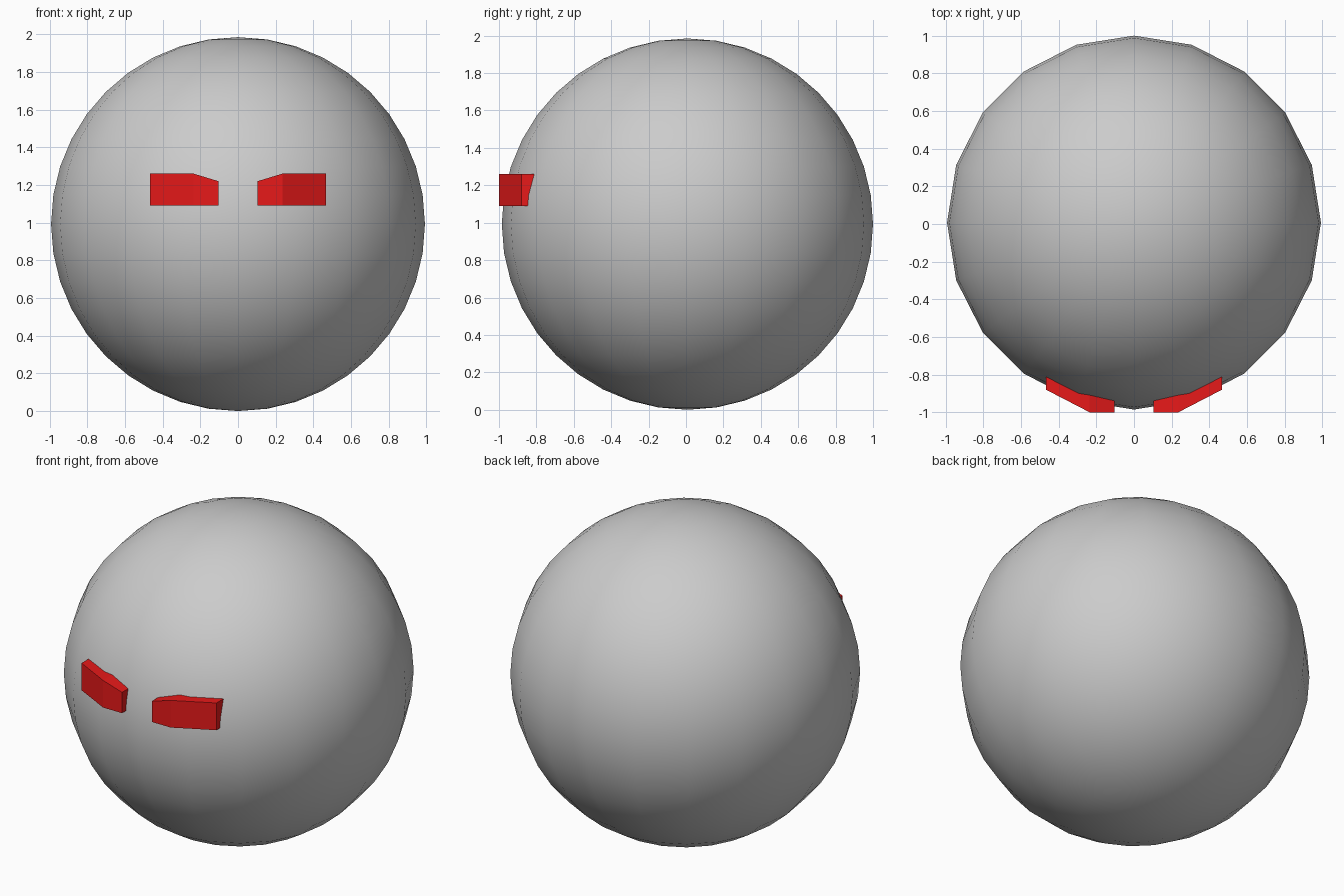
import bpy, bmesh

if "Cube" in bpy.data.objects:
    bpy.data.objects.remove(bpy.data.objects["Cube"])

R = 0.9925
CENTRE = (0, 0.0075, R)

# Round smooth head, 20 sides and 20 rings
bpy.ops.mesh.primitive_uv_sphere_add(segments=20, ring_count=20, radius=R, location=CENTRE)
head = bpy.context.object
head.name = "round_head"
bpy.ops.object.shade_smooth()

red = bpy.data.materials.new("red")
red.diffuse_color = (0.8, 0.01, 0.01, 1)
red.use_nodes = True
red.node_tree.nodes["Principled BSDF"].inputs["Base Color"].default_value = red.diffuse_color

# Eye stations from inner to outer: x, front y, back y (just inside the head), top z
STATIONS = [(0.103, -1.0, -0.92, 1.22), (0.235, -1.0, -0.89, 1.26),
            (0.31, -0.961, -0.87, 1.26), (0.467, -0.88, -0.79, 1.26)]
BOTTOM = 1.09


def make_eye(name, side):
    bm = bmesh.new()
    loops = []
    for x, front, back, top in STATIONS:
        loops.append([bm.verts.new((side * x, y, z)) for y, z in
                      ((front, BOTTOM), (back, BOTTOM), (back, top), (front, top))])
    for a, b in zip(loops, loops[1:]):
        for i in range(4):
            j = (i + 1) % 4
            bm.faces.new((a[i], a[j], b[j], b[i]))
    bm.faces.new(loops[0])
    bm.faces.new(loops[-1])
    bmesh.ops.recalc_face_normals(bm, faces=bm.faces)
    mesh = bpy.data.meshes.new(name)
    bm.to_mesh(mesh)
    bm.free()
    mesh.materials.append(red)
    bpy.context.collection.objects.link(bpy.data.objects.new(name, mesh))


# Mirrored pair of eyes
make_eye("right_eye", 1)
make_eye("left_eye", -1)
